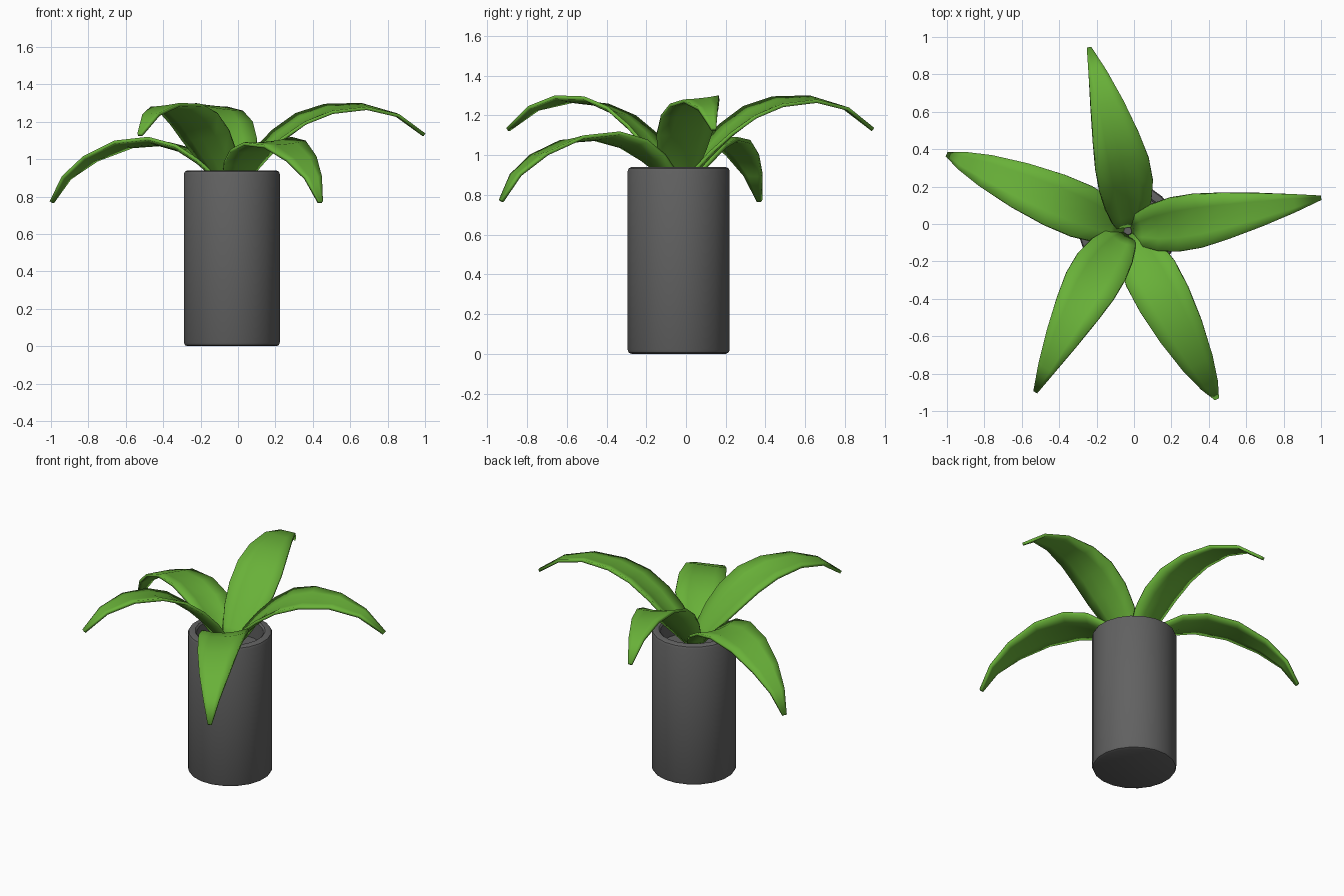
import bpy, bmesh, math
from mathutils import Vector

cube = bpy.data.objects.get("Cube")
if cube:
    bpy.data.objects.remove(cube)


def material(name, rgb):
    m = bpy.data.materials.new(name)
    m.use_nodes = True
    m.diffuse_color = (*rgb, 1)
    m.node_tree.nodes["Principled BSDF"].inputs["Base Color"].default_value = (*rgb, 1)
    return m


def finish(bm, name, mat, angle):
    bmesh.ops.recalc_face_normals(bm, faces=bm.faces)
    mesh = bpy.data.meshes.new(name)
    bm.to_mesh(mesh)
    bm.free()
    mesh.materials.append(mat)
    ob = bpy.data.objects.new(name, mesh)
    bpy.context.collection.objects.link(ob)
    bpy.ops.object.select_all(action='DESELECT')
    ob.select_set(True)
    bpy.context.view_layer.objects.active = ob
    bpy.ops.object.shade_smooth_by_angle(angle=math.radians(angle))
    return ob


green = material("leaf_green", (0.14, 0.44, 0.04))
gray = material("pot_gray", (0.12, 0.12, 0.12))
CENTER = Vector((-0.033, -0.037, 0))

# Pot: outer wall, rounded rims and recessed interior as one lathe
SIDES = 20
profile = [(0.24, 0), (0.254, 0.006), (0.26, 0.02), (0.26, 0.92), (0.254, 0.934),
           (0.24, 0.94), (0.215, 0.94), (0.205, 0.93), (0.205, 0.82)]
bm = bmesh.new()
rings = []
for r, z in profile:
    angles = [(i + 0.5) * math.tau / SIDES for i in range(SIDES)]
    rings.append([bm.verts.new(CENTER + Vector((r * math.cos(a), r * math.sin(a), z)))
                  for a in angles])
for low, high in zip(rings, rings[1:]):
    for i in range(SIDES):
        j = (i + 1) % SIDES
        bm.faces.new((low[i], low[j], high[j], high[i]))
bm.faces.new(rings[0])
bm.faces.new(rings[-1])
finish(bm, "pot", gray, 40)

# Leaf arcs: distance from the pot axis and height at each station
high_arc = [(0.02, 0.84), (0.07, 0.92), (0.15, 1.02), (0.25, 1.12), (0.37, 1.21),
            (0.51, 1.265), (0.69, 1.28), (0.86, 1.235), (1, 1.13)]
low_arc = [(0.02, 0.84), (0.08, 0.91), (0.16, 0.98), (0.27, 1.05), (0.42, 1.09),
           (0.61, 1.075), (0.79, 1.0), (0.92, 0.9), (1, 0.77)]
half_widths = [0.05, 0.09, 0.125, 0.145, 0.145, 0.125, 0.09, 0.05, 0.012]


def leaf(name, tip, arc, sway, tilt):
    """Arched blade with a shallow trough at its base, running to the tip."""
    span = Vector((*tip, 0)) - CENTER
    length = span.length
    out = span.normalized()
    left = Vector((-out.y, out.x, 0))
    bm = bmesh.new()
    rows = []
    for k, ((r, z), w) in enumerate(zip(arc, half_widths)):
        t = k / (len(arc) - 1)
        mid = CENTER + out * r * length - left * sway * math.sin(math.pi * t)
        trough = 0.3 * w * (1 - t)
        row = []
        for s in (-1, -0.5, 0, 0.5, 1):
            lift = tilt * w * s * math.sin(math.pi * t)
            inward = trough * (s * s - 0.4)
            p = mid + left * w * s - out * inward
            p.z = z + lift + inward * 0.5
            row.append(bm.verts.new(p))
        rows.append(row)
    for a, b in zip(rows, rows[1:]):
        for i in range(4):
            bm.faces.new((a[i], b[i], b[i + 1], a[i + 1]))
    ob = finish(bm, name, green, 50)
    mod = ob.modifiers.new("thickness", 'SOLIDIFY')
    mod.thickness = 0.018
    mod.offset = 0


leaf("left_leaf", (0.995, 0.14), high_arc, 0.01, 0.16)
leaf("back_leaf", (-0.24, 0.94), high_arc, 0.045, 0.16)
leaf("front_right_leaf", (-0.525, -0.895), high_arc, 0.03, 0.16)
leaf("right_leaf", (-0.995, 0.37), low_arc, 0, 0.1)
leaf("front_left_leaf", (0.44, -0.93), low_arc, 0, 0.1)
